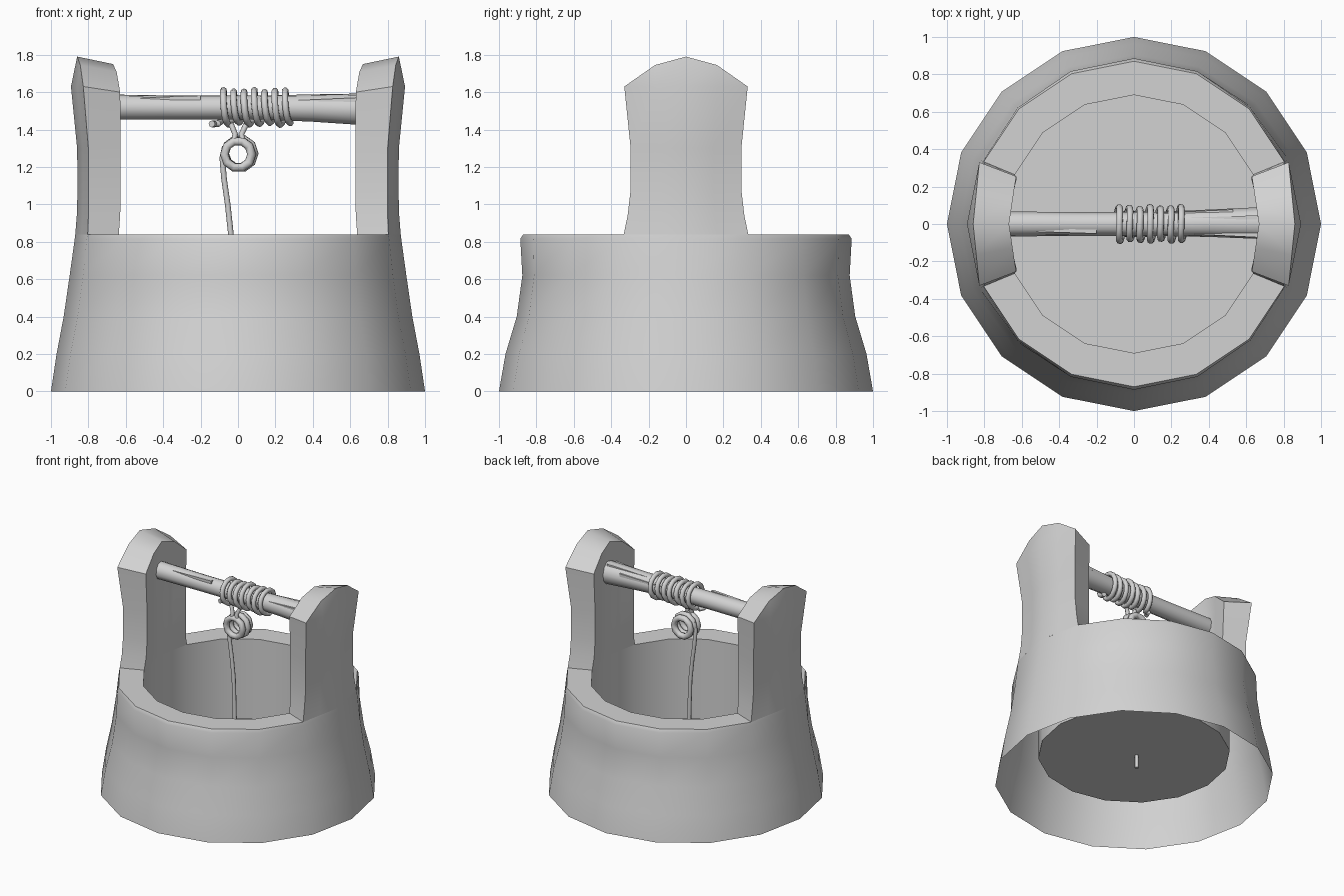
import bpy, bmesh, math
from mathutils import Vector

if "Cube" in bpy.data.objects:
    bpy.data.objects.remove(bpy.data.objects["Cube"])

grey = bpy.data.materials.new("plain_grey")
grey.diffuse_color = (0.65, 0.65, 0.65, 1)
grey.use_nodes = True
grey.node_tree.nodes["Principled BSDF"].inputs["Base Color"].default_value = grey.diffuse_color


def finish(name, bm, angle=40):
    bmesh.ops.remove_doubles(bm, verts=bm.verts, dist=0.0005)
    bmesh.ops.recalc_face_normals(bm, faces=bm.faces)
    me = bpy.data.meshes.new(name)
    bm.to_mesh(me)
    bm.free()
    ob = bpy.data.objects.new(name, me)
    bpy.context.collection.objects.link(ob)
    me.materials.append(grey)
    bpy.ops.object.select_all(action='DESELECT')
    bpy.context.view_layer.objects.active = ob
    ob.select_set(True)
    bpy.ops.object.shade_smooth_by_angle(angle=math.radians(angle))
    return ob


def quad(bm, pts):
    bm.faces.new([bm.verts.new(p) for p in pts])


def tube(bm, path, radius, sides=8, closed=False):
    """Sweep a round section along a path; radius may be a list."""
    path = [Vector(p) for p in path]
    n = len(path)
    rings, u = [], None
    for i, p in enumerate(path):
        a = path[(i - 1) % n] if closed or i else p
        b = path[(i + 1) % n] if closed or i < n - 1 else p
        d = (b - a).normalized()
        u = u or d.orthogonal()
        u = (u - d * u.dot(d)).normalized()
        v = d.cross(u)
        r = radius[i] if isinstance(radius, list) else radius
        rings.append([bm.verts.new(p + r * (u * math.cos(k * math.tau / sides) +
                                            v * math.sin(k * math.tau / sides)))
                      for k in range(sides)])
    for i in range(n if closed else n - 1):
        A, B = rings[i], rings[(i + 1) % n]
        for k in range(sides):
            m = (k + 1) % sides
            bm.faces.new((A[k], A[m], B[m], B[k]))
    if not closed:
        bm.faces.new(rings[0])
        bm.faces.new(rings[-1])


# Well wall: hollow flared skirt, rim, shaft and raised floor
N = 16
# height, radius under the posts, radius at front and back
skirt = [(0, 1, 1), (0.2, 0.97, 0.965), (0.4, 0.932, 0.905), (0.62, 0.9, 0.875),
         (0.815, 0.873, 0.886), (0.84, 0.87, 0.87)]


def ring_point(k, r, z):
    a = k * math.tau / N
    return Vector((r * math.cos(a), r * math.sin(a), z))


def skirt_point(k, row):
    z, rx, ry = row
    w = math.cos(k * math.tau / N) ** 2
    return ring_point(k, rx * w + ry * (1 - w), z)


bm = bmesh.new()
for k in range(N):
    for lo, hi in zip(skirt, skirt[1:]):
        quad(bm, [skirt_point(k, lo), skirt_point(k + 1, lo),
                  skirt_point(k + 1, hi), skirt_point(k, hi)])
    inner = [ring_point(j, 0.69, z) for z in (0.84, 0.21) for j in (k, k + 1)]
    quad(bm, [inner[0], inner[1], inner[3], inner[2]])
    if k not in (15, 0, 7, 8):
        quad(bm, [skirt_point(k, skirt[-1]), skirt_point(k + 1, skirt[-1]),
                  inner[1], inner[0]])
bm.faces.new([bm.verts.new(ring_point(k, 0.69, 0.21)) for k in range(N)])

# Two posts growing out of the rim: height, middle x, corner x, corner y
outer = [(0.84, 0.87, 0.804, 0.333), (0.94, 0.862, 0.8, 0.312),
         (1.07, 0.858, 0.8, 0.297), (1.3, 0.86, 0.8, 0.296),
         (1.63, 0.893, 0.827, 0.33)]
inside = [(0.84, 0.69, 0.637, 0.264), (0.94, 0.685, 0.63, 0.25),
          (1.07, 0.685, 0.627, 0.243), (1.3, 0.685, 0.627, 0.243),
          (1.6, 0.685, 0.63, 0.255)]
cap = {0: (1.79, 1.75), 0.5: (1.745, 1.708), 1: (1.63, 1.6)}


def post_profile(t):
    s = abs(t)

    def at(row):
        z, mid, cx, cy = row
        return Vector((mid + (cx - mid) * s, cy * t, z))
    up = [at(r) for r in outer]
    down = [at(r) for r in inside]
    zo, zi = cap[s]
    top_o = Vector((0.86 + (0.827 - 0.86) * s, 0.33 * t, zo))
    top_i = Vector((0.668 + (0.63 - 0.668) * s, 0.255 * t, zi))
    return up, [top_o, top_i], down


def add_face(pts):
    clean = []
    for p in pts:
        if all((p - q).length > 0.001 for q in clean):
            clean.append(p)
    if len(clean) > 2:
        quad(bm, clean)


steps = (-1, -0.5, 0, 0.5, 1)
for side in (1, -1):
    def flip(p):
        return Vector((p.x * side, p.y, p.z))
    loops = []
    for t in steps:
        up, top, down = post_profile(t)
        loops.append([flip(p) for p in up + top + down[::-1]])
    for A, B in zip(loops, loops[1:]):
        for i in range(len(A) - 1):
            add_face([A[i], A[i + 1], B[i + 1], B[i]])
    for L in (loops[0], loops[-1]):
        for i in range(4):
            add_face([L[i], L[i + 1], L[-2 - i], L[-1 - i]])
finish("well_wall_and_posts", bm)

# Wooden axle, thicker and rougher at its right end
bm = bmesh.new()
tube(bm, [(-0.68, 0, 1.52), (-0.3, 0, 1.518), (0.1, 0, 1.518), (0.4, 0.004, 1.515),
          (0.68, 0.005, 1.508)], [0.068, 0.064, 0.064, 0.074, 0.086], 10)
finish("axle", bm)

# Split slivers along the axle
bm = bmesh.new()
for x0, x1, y, z in ((0.12, 0.53, 0.066, 1.55), (0.3, 0.66, 0.035, 1.58),
                     (0.3, 0.66, -0.06, 1.56), (-0.63, -0.2, -0.04, 1.57)):
    tube(bm, [(x0, y * 0.8, z - 0.01), (x1, y, z)], [0.008, 0.016], 4)
finish("axle_splinters", bm, 30)

# Rope wound around the axle, with a short loose end
bm = bmesh.new()
turns, seg = 7, 14
coil = [(-0.14, -0.03, 1.43), (-0.125, 0.01, 1.43)]
for i in range(turns * seg + 1):
    a = i / seg * math.tau
    r = 0.086 + 0.006 * math.sin(a * 0.37)
    x = -0.105 + 0.385 * i / (turns * seg) + 0.012 * math.sin(a)
    coil.append((x, r * math.sin(a), 1.518 - r * math.cos(a)))
tube(bm, coil, 0.018, 8)
finish("rope_coil", bm, 60)

# Knot: three stacked loops with a hole seen from the front
bm = bmesh.new()
for x, y, z, r in ((0, -0.045, 1.268, 0.073), (0.008, 0, 1.272, 0.078),
                   (0, 0.045, 1.268, 0.073)):
    tube(bm, [(x + r * math.cos(k * math.tau / 10), y, z + r * math.sin(k * math.tau / 10))
              for k in range(10)], 0.024, 8, True)
# Strands tying the knot to the coil
for x in (-0.025, 0.03):
    tube(bm, [(x, -0.05, 1.33), (x * 0.6, -0.045, 1.375), (x * 1.5, -0.03, 1.43)], 0.015, 8)
finish("rope_knot", bm, 60)

# Rope hanging down through the floor
bm = bmesh.new()
tube(bm, [(-0.07, 0, 1.31), (-0.084, 0, 1.25), (-0.075, 0, 1.14), (-0.055, 0, 1.0),
          (-0.038, 0, 0.84), (-0.03, 0, 0.6), (-0.025, 0, 0.3), (-0.025, 0, 0.11)],
     0.015, 8)
finish("hanging_rope", bm, 60)
